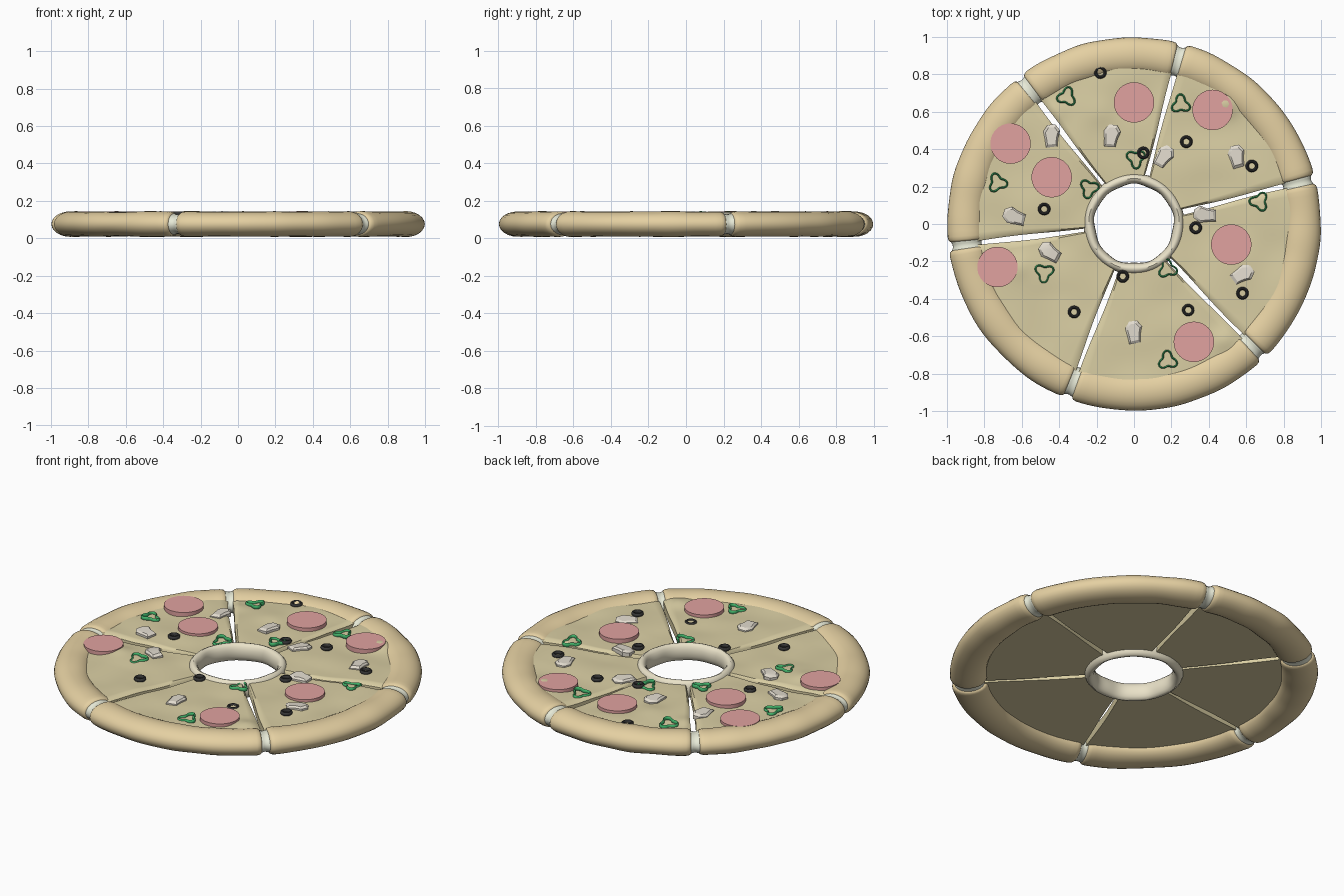
import bpy, bmesh, math, random
from math import cos, sin, pi, radians, exp
from mathutils import Vector, noise

if "Cube" in bpy.data.objects:
    bpy.data.objects.remove(bpy.data.objects["Cube"])

random.seed(4)


def mat(name, r, g, b):
    m = bpy.data.materials.new(name)
    m.diffuse_color = (r, g, b, 1)
    m.use_nodes = True
    m.node_tree.nodes["Principled BSDF"].inputs["Base Color"].default_value = m.diffuse_color
    return m


CRUST = mat("crust_tan", 0.78, 0.63, 0.36)
CHEESE = mat("cheese", 0.70, 0.62, 0.37)
PALE = mat("pale_dough", 0.80, 0.82, 0.68)
RING = mat("ring_dough", 0.82, 0.76, 0.58)
RED = mat("pepperoni_red", 0.75, 0.36, 0.35)
BLACK = mat("olive_black", 0.04, 0.04, 0.04)
GREEN = mat("pepper_green", 0.06, 0.50, 0.16)
MUSH = mat("mushroom_beige", 0.76, 0.71, 0.62)


def make(name, verts, faces, material, angle=40):
    me = bpy.data.meshes.new(name)
    me.from_pydata(verts, [], faces)
    bm = bmesh.new()
    bm.from_mesh(me)
    bmesh.ops.recalc_face_normals(bm, faces=bm.faces)
    bm.to_mesh(me)
    bm.free()
    ob = bpy.data.objects.new(name, me)
    bpy.context.collection.objects.link(ob)
    me.materials.append(material)
    bpy.ops.object.select_all(action='DESELECT')
    ob.select_set(True)
    bpy.context.view_layer.objects.active = ob
    bpy.ops.object.shade_smooth_by_angle(angle=radians(angle))
    return ob


def loft(name, rings, material, closed=False, angle=40):
    """Skin equal-length rings of points; cap the ends unless closed."""
    n, k = len(rings[0]), len(rings)
    verts = [p for r in rings for p in r]
    faces = []
    for i in range(k if closed else k - 1):
        a, b = i * n, (i + 1) % k * n
        faces += [(a + j, a + (j + 1) % n, b + (j + 1) % n, b + j) for j in range(n)]
    if not closed:
        faces += [list(range(n)), list(range((k - 1) * n, k * n))]
    return make(name, verts, faces, material, angle)


def section(a, rad, hw, hz, z, n=24):
    """Elliptical cross-section standing at polar angle a."""
    return [((rad + hw * cos(t)) * cos(a), (rad + hw * cos(t)) * sin(a), z + hz * sin(t))
            for t in (2 * pi * j / n for j in range(n))]


# bubbles in the cheese: x, y, radius, height
BUBBLES = [(.49, .64, .06, .022), (.48, -.62, .06, .015), (-.18, .60, .08, .012),
           (-.62, -.23, .06, .012), (-.42, .60, .06, .012), (-.30, -.60, .1, .01)]


def cheese_top(x, y):
    h = 0.122 + 0.010 * noise.noise(Vector((x * 5, y * 5, 1.3)))
    for bx, by, r, k in BUBBLES:
        h += k * exp(-((x - bx) ** 2 + (y - by) ** 2) / r ** 2)
    return h


CUTS = [14, 75, 128, 187, 249, 314, 374]

for s in range(6):
    a0, a1 = radians(CUTS[s]), radians(CUTS[s + 1])
    # slice: wedge grid with parallel gaps, bumpy top and flat base
    NR, NA = 34, 36
    top, bot = [], []
    for i in range(NR + 1):
        r = 0.235 + (0.875 - 0.235) * i / NR
        g = 0.012 + 0.004 * sin(9 * r + s)
        for j in range(NA + 1):
            a = a0 + g / r + (a1 - a0 - 2 * g / r) * j / NA
            x, y = r * cos(a), r * sin(a)
            drop = 0.012 if j in (0, NA) else 0
            top.append((x, y, cheese_top(x, y) - drop))
            bot.append((x, y, 0.065))
    w, N = NA + 1, len(top)
    faces = []
    for i in range(NR):
        for j in range(NA):
            q = [i * w + j, i * w + j + 1, (i + 1) * w + j + 1, (i + 1) * w + j]
            faces += [q, [N + v for v in reversed(q)]]
    rim = ([j for j in range(w)] + [i * w + NA for i in range(1, NR + 1)]
           + [NR * w + j for j in range(NA - 1, -1, -1)] + [i * w for i in range(NR - 1, 0, -1)])
    faces += [(rim[k], rim[(k + 1) % len(rim)], N + rim[(k + 1) % len(rim)], N + rim[k])
              for k in range(len(rim))]
    make("slice_%d" % (s + 1), top + bot, faces, CHEESE, 45)

    # crust roll with rounded ends
    b0, b1 = a0 + 0.022, a1 - 0.022
    st = [(0, .80), (.004, .89), (.012, .96), (.03, 1)]
    stations = [(b0 + d, k) for d, k in st]
    M = 30
    stations += [(b0 + .03 + (b1 - b0 - .06) * i / M, 1) for i in range(1, M)]
    stations += [(b1 - d, k) for d, k in reversed(st)]
    rings = []
    for a, k in stations:
        wob = 0.006 * noise.noise(Vector((5 * cos(a), 5 * sin(a), 7)))
        rings.append(section(a, 0.899, (0.099 + wob) * k, (0.067 + wob) * k, 0.076))
    loft("crust_%d" % (s + 1), rings, CRUST)

    # pale dough joint inside the crust gap
    rings = [section(a0 + d, 0.899, 0.099 * k, 0.067 * k, 0.076)
             for d, k in ((-.05, .86), (-.022, .84), (-.01, .79), (0, .775),
                          (.01, .79), (.022, .84), (.05, .86))]
    loft("crust_joint_%d" % (s + 1), rings, PALE)

# wavy centre ring
rings = []
for i in range(96):
    a = 2 * pi * i / 96
    wv = 0.005 * sin(7 * a) * cos(2 * a)
    rings.append(section(a, 0.241 + wv / 2, 0.029 - wv / 2, 0.052, 0.088, 16))
loft("centre_ring", rings, RING, closed=True)


# pepperoni discs
def circle(x, y, r, z, n=40):
    return [(x + r * cos(2 * pi * j / n), y + r * sin(2 * pi * j / n), z) for j in range(n)]


for i, (x, y) in enumerate([(0, .65), (.42, .61), (-.66, .43), (-.44, .25),
                            (.52, -.11), (-.73, -.23), (.32, -.63)]):
    loft("pepperoni_%d" % (i + 1), [circle(x, y, .108, .10), circle(x, y, .108, .142)], RED, angle=30)


# olive rings
def tube(name, path, r, hz, material, n=10):
    rings, k = [], len(path)
    for i, p in enumerate(path):
        t = (path[(i + 1) % k] - path[i - 1]).normalized()
        nrm = Vector((t.y, -t.x, 0))
        rings.append([p + nrm * r * cos(2 * pi * j / n) + Vector((0, 0, hz * sin(2 * pi * j / n)))
                      for j in range(n)])
    loft(name, rings, material, closed=True)


for i, (x, y, dz) in enumerate([(.05, .38, 0), (.28, .44, 0), (.63, .31, 0), (.33, -.02, 0),
                                (.58, -.37, 0), (-.06, -.28, 0), (-.32, -.47, 0), (-.48, .08, 0),
                                (.29, -.46, -.012), (-.18, .81, -.005), (-.66, .43, -.003)]):
    path = [Vector((x + .025 * cos(2 * pi * j / 24), y + .025 * sin(2 * pi * j / 24), .132 + dz))
            for j in range(24)]
    tube("olive_%d" % (i + 1), path, .0085, .011, BLACK)

# three-lobed pepper rings, slightly tilted
for i, (x, y) in enumerate([(.25, .64), (-.36, .68), (-.73, .22), (-.24, .19), (.01, .35),
                            (.67, .12), (.18, -.24), (.18, -.73), (-.48, -.26)]):
    ph, tl = random.uniform(0, 6), random.uniform(0, 6)
    path = []
    for j in range(42):
        a = 2 * pi * j / 42
        r = .041 + .012 * cos(3 * a + ph)
        path.append(Vector((x + r * cos(a), y + r * sin(a), .126 + .006 * cos(a + tl))))
    tube("pepper_%d" % (i + 1), path, .005, .012, GREEN, 8)

# mushroom slices: a stem-and-cap outline with a bevelled top
OUT = [(-.03, -.062), (.03, -.055), (.034, -.01), (.045, .03), (.02, .062), (-.022, .06), (-.045, .025), (-.036, -.02)]
for i, (x, y, d) in enumerate([(-.44, .47, 0), (-.12, .47, -10), (.16, .36, -35), (.55, .36, 10),
                               (-.64, .04, 70), (.38, .05, 85), (.58, -.27, -60), (0, -.58, 5),
                               (-.45, -.15, 55)]):
    c, s = cos(radians(d)), sin(radians(d))
    rings = [[(x + k * (px * c - py * s), y + k * (px * s + py * c), z + .1 * px * random.random())
              for px, py in OUT] for k, z in ((1, .11), (1, .132), (.75, .142))]
    loft("mushroom_%d" % (i + 1), rings, MUSH, angle=30)
